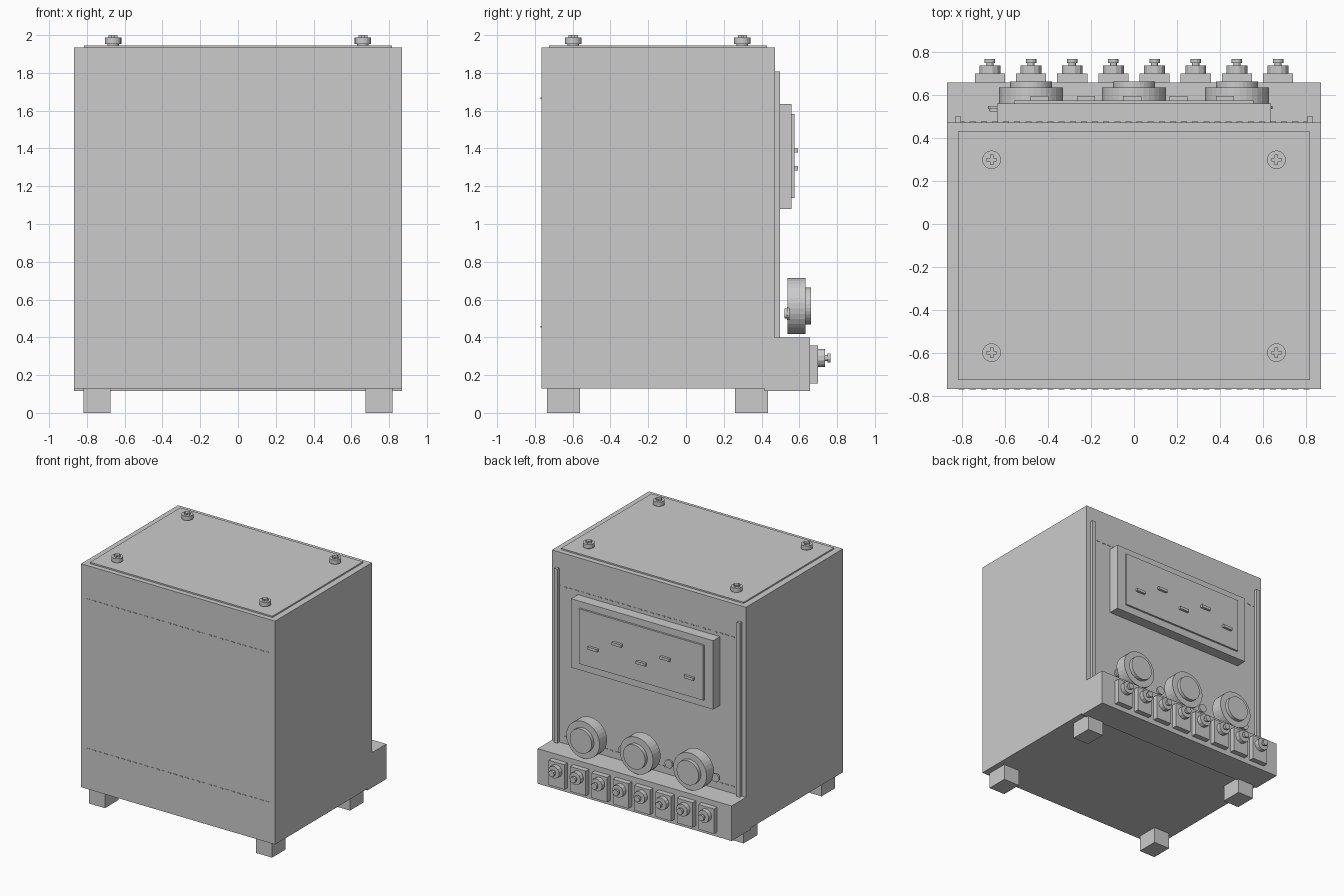
import bpy
import math
from mathutils import Matrix

cube = bpy.data.objects.get("Cube")
if cube:
    bpy.data.objects.remove(cube, do_unlink=True)

GREY = (0.6, 0.6, 0.6, 1.0)
mat = bpy.data.materials.new("light_grey_metal")
mat.use_nodes = True
mat.diffuse_color = GREY
mat.node_tree.nodes["Principled BSDF"].inputs["Base Color"].default_value = GREY


def finish(name):
    ob = bpy.context.object
    ob.name = name
    ob.data.materials.append(mat)
    return ob


def box(name, x, y, z):
    """Box from (min, max) pairs on each axis."""
    bpy.ops.mesh.primitive_cube_add(size=1)
    ob = finish(name)
    spans = (x, y, z)
    size = [b - a for a, b in spans]
    mid = [(a + b) / 2 for a, b in spans]
    ob.data.transform(Matrix.Translation(mid) @ Matrix.Diagonal((*size, 1)))
    return ob


def disc(name, axis, at, span, radius, sides=32):
    """Cylinder along y or z; at gives the two other coordinates."""
    bpy.ops.mesh.primitive_cylinder_add(vertices=sides, radius=radius, depth=span[1] - span[0])
    ob = finish(name)
    mid = sum(span) / 2
    if axis == "y":
        turn = Matrix.Rotation(math.pi / 2, 4, "X") @ Matrix.Rotation(math.pi / sides, 4, "Z")
        ob.data.transform(Matrix.Translation((at[0], mid, at[1])) @ turn)
    else:
        ob.data.transform(Matrix.Translation((at[0], at[1], mid)))
    return ob


def around(c, half):
    return (c - half, c + half)


FRONT, BACK, HALF = -0.765, 0.472, 0.867

# Cabinet, lid and terminal ledge
box("cabinet", (-HALF, HALF), (FRONT, BACK), (0.13, 1.935))
box("lid", (-0.816, 0.816), (-0.725, 0.43), (1.935, 1.946))
box("terminal_ledge", (-HALF, HALF), (0.415, 0.656), (0.117, 0.4))

# Feet and lid bolts with raised crosses
for side in (-1, 1):
    for y in (-0.648, 0.347):
        box("foot", around(side * 0.747, 0.072), around(y, 0.087), (0, 0.13))
    for y in (-0.597, 0.298):
        x = side * 0.661
        disc("bolt_neck", "z", (x, y), (1.946, 1.955), 0.03, 20)
        disc("bolt_head", "z", (x, y), (1.953, 1.987), 0.043, 20)
        box("bolt_cross", around(x, 0.024), around(y, 0.008), (1.98, 2.0))
        box("bolt_cross", around(x, 0.008), around(y, 0.024), (1.98, 2.0))
    # Upright rails at the edges of the back
    box("back_rail", around(side * 0.816, 0.014), (BACK, 0.498), (0.4, 1.807))

# Stitch rows across the front and back
DASHES = 32
for z in (1.665, 0.457):
    for y in (FRONT, BACK):
        for i in range(DASHES):
            x = -0.8 + 1.6 * i / (DASHES - 1)
            box("stitch", around(x, 0.014), around(y, 0.004), around(z, 0.004))

# Display panel with raised plate and five small bars
box("display_frame", (-0.635, 0.635), (BACK, 0.559), (1.08, 1.636))
box("display_plate", (-0.555, 0.555), (0.559, 0.574), (1.138, 1.582))
for i, z in enumerate((1.295, 1.39, 1.295, 1.39, 1.295)):
    x = (i - 2) * 0.215 - 0.008
    box("display_bar", around(x, 0.042), (0.574, 0.594), around(z, 0.011))

# Three round dials
for i in (-1, 0, 1):
    disc("dial", "y", (i * 0.478, 0.566), (0.538, 0.633), 0.149)
    disc("dial_cap", "y", (i * 0.478, 0.566), (0.633, 0.662), 0.098)

# Small studs between the dials
for i in range(4):
    x = -0.645 + i * 0.418
    disc("stud_base", "y", (x, 0.526), (0.522, 0.538), 0.026, 16)
    disc("stud_cap", "y", (x, 0.526), (0.534, 0.548), 0.034, 16)

# Eight terminals: plate, nut, shaft and tip
for i in range(8):
    x = (i - 3.5) * 0.191
    disc_at = (x, 0.291)
    box("terminal_plate", around(x, 0.07), (0.656, 0.698), (0.156, 0.357))
    disc("terminal_nut", "y", disc_at, (0.698, 0.735), 0.05, 12)
    disc("terminal_shaft", "y", disc_at, (0.735, 0.75), 0.017, 12)
    disc("terminal_tip", "y", disc_at, (0.748, 0.766), 0.025, 12)
